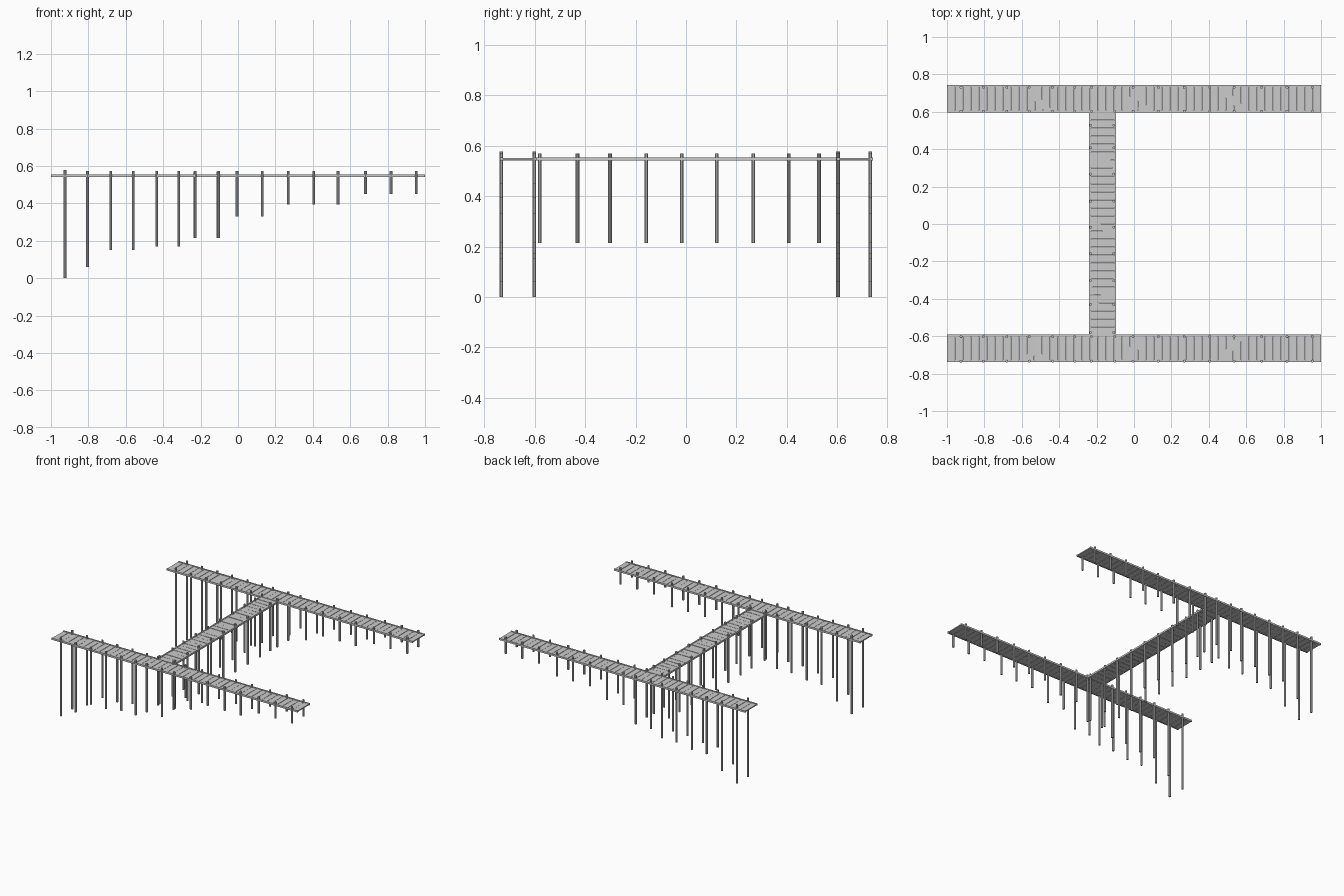
import bpy, bmesh, random
from mathutils import Matrix, Vector

if "Cube" in bpy.data.objects:
    bpy.data.objects.remove(bpy.data.objects["Cube"])

random.seed(4)


def add_box(bm, lo, hi, twist=0.0, tilt=0.0):
    lo, hi = Vector(lo), Vector(hi)
    m = (Matrix.Translation((lo + hi) / 2) @ Matrix.Rotation(twist, 4, 'Z')
         @ Matrix.Rotation(tilt, 4, 'X') @ Matrix.Diagonal((*(hi - lo), 1)))
    bmesh.ops.create_cube(bm, size=1, matrix=m)


def add_pile(bm, x, y, bottom, top, r=0.0075):
    m = Matrix.Translation((x, y, (bottom + top) / 2))
    bmesh.ops.create_cone(bm, cap_ends=True, segments=10, radius1=r, radius2=r,
                          depth=top - bottom, matrix=m)


def finish(bm, name, turn=None):
    if turn is not None:
        bmesh.ops.transform(bm, matrix=turn, verts=bm.verts)
    me = bpy.data.meshes.new(name)
    bm.to_mesh(me)
    bm.free()
    ob = bpy.data.objects.new(name, me)
    bpy.context.collection.objects.link(ob)
    return ob


def walkway(name, x0, x1, y0, y1, turn=None):
    # Crosswise planks, each very slightly uneven
    bm = bmesh.new()
    n = round((x1 - x0) / 0.0425)
    step = (x1 - x0) / n
    for i in range(n):
        a = x0 + i * step
        dz = random.uniform(-0.0008, 0.0008)
        add_box(bm, (a + 0.0012, y0 + 0.002, 0.543 + dz),
                (a + step - 0.0012, y1 - 0.002, 0.551 + dz),
                random.uniform(-0.006, 0.006), random.uniform(-0.008, 0.008))
    finish(bm, name + "_planks", turn)
    # Long edge beams
    bm = bmesh.new()
    for a, b in ((y0, y0 + 0.010), (y1 - 0.010, y1)):
        add_box(bm, (x0, a, 0.541), (x1, b, 0.554))
    finish(bm, name + "_edge_beams", turn)


# Decks: two long piers and the bridge between them
walkway("front_pier", -1, 1, -0.737, -0.592)
walkway("back_pier", -1, 1, 0.597, 0.742)
walkway("bridge", -0.592, 0.597, 0.095, 0.24, Matrix.Rotation(1.5707963, 4, 'Z'))

# Pier piles get shorter as the bed rises: (x, bottom)
piles = [(-0.925, 0.0), (-0.805, 0.06), (-0.68, 0.15), (-0.56, 0.15),
         (-0.435, 0.17), (-0.317, 0.17), (-0.228, 0.215), (-0.103, 0.215),
         (-0.005, 0.33), (0.13, 0.33), (0.268, 0.395), (0.405, 0.395),
         (0.535, 0.395), (0.682, 0.45), (0.818, 0.45), (0.953, 0.45)]
for name, ys in (("front_pier_piles", (-0.733, -0.602)),
                 ("back_pier_piles", (0.603, 0.731))):
    bm = bmesh.new()
    for x, bottom in piles:
        for y in ys:
            add_pile(bm, x, y, bottom, 0.578 if x < -0.9 else 0.572)
    finish(bm, name)

# Bridge piles
bm = bmesh.new()
for y in (-0.58, -0.43, -0.302, -0.158, -0.017, 0.122, 0.267, 0.408, 0.528):
    for x in (-0.232, -0.108):
        add_pile(bm, x, y, 0.215, 0.57)
finish(bm, "bridge_piles")
